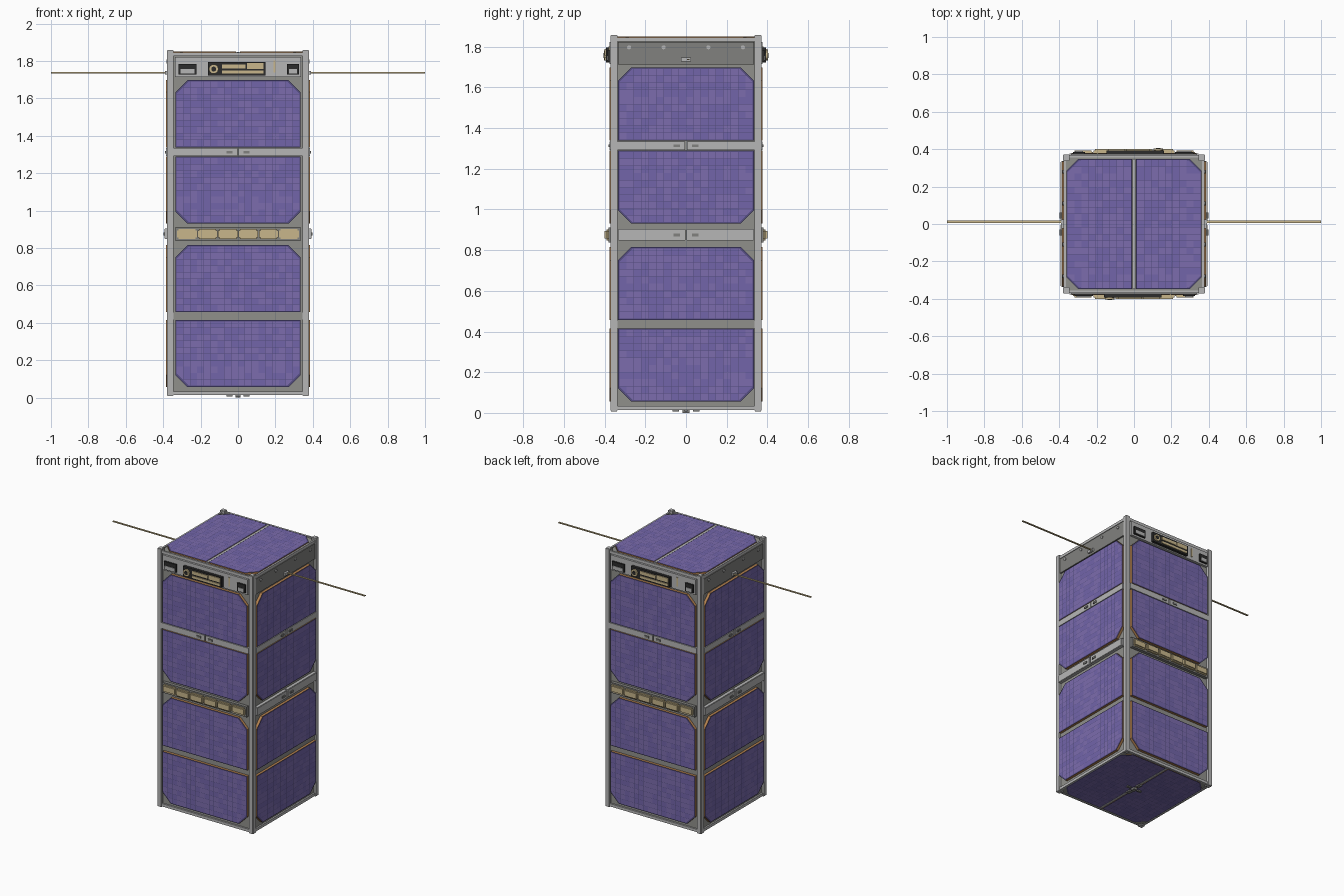
import bpy, bmesh, math, random
from mathutils import Matrix, Vector

if "Cube" in bpy.data.objects:
    bpy.data.objects.remove(bpy.data.objects["Cube"])

random.seed(4)


def material(name, r, g, b):
    m = bpy.data.materials.new(name)
    m.diffuse_color = (r, g, b, 1)
    m.use_nodes = True
    m.node_tree.nodes["Principled BSDF"].inputs["Base Color"].default_value = m.diffuse_color
    return m


CELL_A = material("cell_violet", 0.17, 0.13, 0.40)
CELL_B = material("cell_violet_light", 0.20, 0.15, 0.42)
GAP = material("cell_gap", 0.09, 0.075, 0.22)
EDGE = material("board_edge", 0.45, 0.22, 0.08)
TAN = material("gold_foil", 0.58, 0.47, 0.26)
BLACK = material("black", 0.025, 0.025, 0.025)
DARK = material("dark_metal", 0.22, 0.22, 0.21)
FRAME = material("frame_metal", 0.28, 0.28, 0.26)
LIGHT = material("light_metal", 0.47, 0.47, 0.47)


def finish(name, bm, M, mats):
    bmesh.ops.transform(bm, matrix=M, verts=bm.verts)
    me = bpy.data.meshes.new(name)
    bm.to_mesh(me)
    bm.free()
    for m in mats:
        me.materials.append(m)
    ob = bpy.data.objects.new(name, me)
    bpy.context.collection.objects.link(ob)
    return ob


# A face frame: u runs sideways, v up, d outward from the face plane
def face_frame(turn, axis, offset):
    return Matrix.Rotation(math.radians(turn), 4, axis) @ Matrix.Translation((0, -offset, 0))


def box(name, M, u, v, d, mat, bevel=0):
    bm = bmesh.new()
    bmesh.ops.create_cube(bm, size=1)
    for p in bm.verts:
        p.co = ((u[0] + u[1]) / 2 + p.co.x * (u[1] - u[0]),
                -(d[0] + d[1]) / 2 + p.co.y * (d[1] - d[0]),
                (v[0] + v[1]) / 2 + p.co.z * (v[1] - v[0]))
    if bevel:
        bmesh.ops.bevel(bm, geom=bm.edges[:], offset=bevel, segments=2, affect='EDGES')
    return finish(name, bm, M, [mat])


def disc(name, M, u, v, r, d, mat):
    bm = bmesh.new()
    T = Matrix.Translation((u, -(d[0] + d[1]) / 2, v)) @ Matrix.Rotation(math.pi / 2, 4, 'X')
    bmesh.ops.create_cone(bm, cap_ends=True, segments=24, radius1=r, radius2=r,
                          depth=d[1] - d[0], matrix=T)
    return finish(name, bm, M, [mat])


# Solar panel: chamfered board with a grid of framed cells on it
def panel(name, M, u, v, cut, c=0.065):
    def corner(s):
        return u[s[0] > 0], v[s[1] > 0]

    pts = []
    for s in ((-1, -1), (1, -1), (1, 1), (-1, 1)):
        U, V = corner(s)
        if s in cut:
            a, b = (U - s[0] * c, V), (U, V - s[1] * c)
            pts += [b, a] if s[0] * s[1] > 0 else [a, b]
        else:
            pts.append((U, V))
    bm = bmesh.new()
    f = bm.faces.new([bm.verts.new((p[0], 0.016, p[1])) for p in pts])
    ext = bmesh.ops.extrude_face_region(bm, geom=[f])
    bmesh.ops.translate(bm, vec=(0, -0.020, 0),
                        verts=[g for g in ext['geom'] if isinstance(g, bmesh.types.BMVert)])
    bmesh.ops.recalc_face_normals(bm, faces=bm.faces)
    for f in bm.faces:
        f.material_index = 0 if abs(f.normal.y) > 0.5 else 1
    finish(name + "_board", bm, M, [GAP, EDGE])

    m = 0.006
    w, h = u[1] - u[0] - 2 * m, v[1] - v[0] - 2 * m
    bm = bmesh.new()
    bmesh.ops.create_grid(bm, x_segments=round(w / 0.036), y_segments=round(h / 0.036), size=0.5)
    for p in bm.verts:
        p.co = ((u[0] + u[1]) / 2 + p.co.x * w, -0.006, (v[0] + v[1]) / 2 + p.co.y * h)
    for s in cut:
        U, V = corner(s)
        n = Vector((s[0], 0, s[1]))
        bmesh.ops.bisect_plane(bm, geom=bm.verts[:] + bm.edges[:] + bm.faces[:],
                               plane_co=Vector((U - s[0] * c, 0, V)) - n * m,
                               plane_no=n, clear_outer=True)
    for f in bm.faces:
        f.material_index = random.randint(0, 1)
    rim = bmesh.ops.inset_individual(bm, faces=bm.faces[:], thickness=0.0015)
    for f in rim['faces']:
        f.material_index = 2
    finish(name + "_cells", bm, M, [CELL_A, CELL_B, GAP])


# Core body and four corner rails
I = Matrix.Identity(4)
box("core_body", I, (-0.365, 0.365), (0.018, 1.838), (-0.357, 0.357), FRAME)
for x in (-1, 1):
    for y in (-1, 1):
        box("corner_rail", Matrix.Translation((x * 0.3625, y * 0.3545, 0)),
            (-0.0175, 0.0175), (0.008, 1.858), (-0.0175, 0.0175), LIGHT, 0.003)

UP, DOWN = ((-1, 1), (1, 1)), ((-1, -1), (1, -1))


def wall(side, M, W):
    # Four solar panels in two pairs
    for i, (v, cut) in enumerate((((0.057, 0.414), DOWN), ((0.457, 0.815), UP),
                                  ((0.931, 1.289), DOWN), ((1.338, 1.698), UP))):
        panel(f"{side}_panel_{i + 1}", M, (-0.335, 0.335), v, cut)
    # Bar between the upper pair, with connectors
    for s in (-1, 1):
        u = sorted((s * 0.004, s * W))
        box(side + "_upper_bar", M, u, (1.293, 1.334), (-0.016, 0.004), LIGHT)
        box(side + "_bar_slot", M, sorted((s * 0.03, s * 0.062)), (1.306, 1.320), (0, 0.010), DARK)
    # Recessed bar between the lower pair, bottom and top beams
    box(side + "_lower_bar", M, (-W, W), (0.417, 0.454), (-0.016, -0.010), FRAME)
    box(side + "_bottom_beam", M, (-W, W), (0.014, 0.034), (-0.016, -0.004), LIGHT)
    box(side + "_top_beam", M, (-W, W), (1.826, 1.846), (-0.016, -0.004), LIGHT)


# Front and back walls with instrument strip
for side, turn in (("front", 0), ("back", 180)):
    M = face_frame(turn, 'Z', 0.372)
    wall(side, M, 0.345)
    box(side + "_foil_tray", M, (-0.335, 0.335), (0.838, 0.912), (-0.016, 0.008), DARK)
    for i in range(6):
        u0 = -0.325 + i * 0.109
        box(side + "_foil_segment", M, (u0, u0 + 0.106), (0.848, 0.902),
            (0, 0.022 + 0.006 * (i in (1, 2, 3, 4))), TAN, 0.008)
    box(side + "_instrument_plate", M, (-0.337, 0.337), (1.714, 1.822), (-0.016, 0.003), LIGHT)
    for n, u in (("left", (-0.318, -0.222)), ("right", (0.262, 0.326))):
        box(f"{side}_{n}_sensor", M, u, (1.727, 1.785), (0, 0.014), BLACK)
        box(f"{side}_{n}_sensor_plate", M, (u[0] + 0.01, u[1] - 0.01), (1.732, 1.757), (0.01, 0.018), LIGHT)
    box(side + "_camera_box", M, (-0.160, 0.147), (1.722, 1.795), (0, 0.022), BLACK)
    disc(side + "_lens_ring", M, -0.130, 1.757, 0.025, (0.02, 0.032), TAN)
    disc(side + "_lens_glass", M, -0.130, 1.757, 0.013, (0.03, 0.034), BLACK)
    box(side + "_foil_a", M, (-0.085, 0.040), (1.760, 1.782), (0.02, 0.028), TAN)
    box(side + "_foil_b", M, (0.047, 0.136), (1.758, 1.788), (0.02, 0.028), TAN)
    box(side + "_foil_c", M, (-0.085, 0.136), (1.732, 1.748), (0.02, 0.028), TAN)
    box(side + "_foil_slit", M, (0.190, 0.201), (1.738, 1.802), (0, 0.008), TAN)

# Side walls with dark top plate, middle bar and antenna
for side, turn in (("right", 90), ("left", -90)):
    M = face_frame(turn, 'Z', 0.380)
    wall(side, M, 0.337)
    box(side + "_top_plate", M, (-0.335, 0.335), (1.712, 1.822), (-0.016, -0.004), DARK)
    for u in (-0.28, -0.11, 0.11, 0.28):
        disc(side + "_screw", M, u, 1.797, 0.010, (-0.005, 0.002), LIGHT)
    for s in (-1, 1):
        box(side + "_middle_bar", M, sorted((s * 0.003, s * 0.335)), (0.847, 0.905),
            (-0.016, 0.012), LIGHT, 0.003)
        box(side + "_middle_slot", M, sorted((s * 0.03, s * 0.062)), (0.868, 0.882), (0.01, 0.018), DARK)
    box(side + "_antenna_port", M, (-0.024, 0.024), (1.727, 1.747), (-0.005, 0.010), LIGHT)
    a = 0.012 if turn > 0 else -0.012
    box(side + "_antenna", M, (a - 0.006, a + 0.006), (1.734, 1.740), (-0.005, 0.620), TAN)

# Top and bottom faces, each with two half panels and a centre strip
for side, turn, off in (("top", -90, 1.846), ("bottom", 90, -0.020)):
    M = face_frame(turn, 'X', off)
    for s in (-1, 1):
        panel(f"{side}_panel", M, sorted((s * 0.010, s * 0.362)), (-0.348, 0.348), ((s, -1), (s, 1)))
    box(side + "_centre_strip", M, (-0.008, 0.008), (-0.348, 0.348), (-0.016, 0.003), LIGHT)
M = face_frame(90, 'X', -0.020)
for v in (-0.05, 0.0, 0.05):
    box("bottom_connector", M, (-0.014, 0.014), (v - 0.016, v + 0.016), (0, 0.020 if v == 0 else 0.014), DARK)
for s in (-1, 1):
    box("bottom_slot", M, sorted((s * 0.03, s * 0.062)), (-0.008, 0.008), (0, 0.014), DARK)
